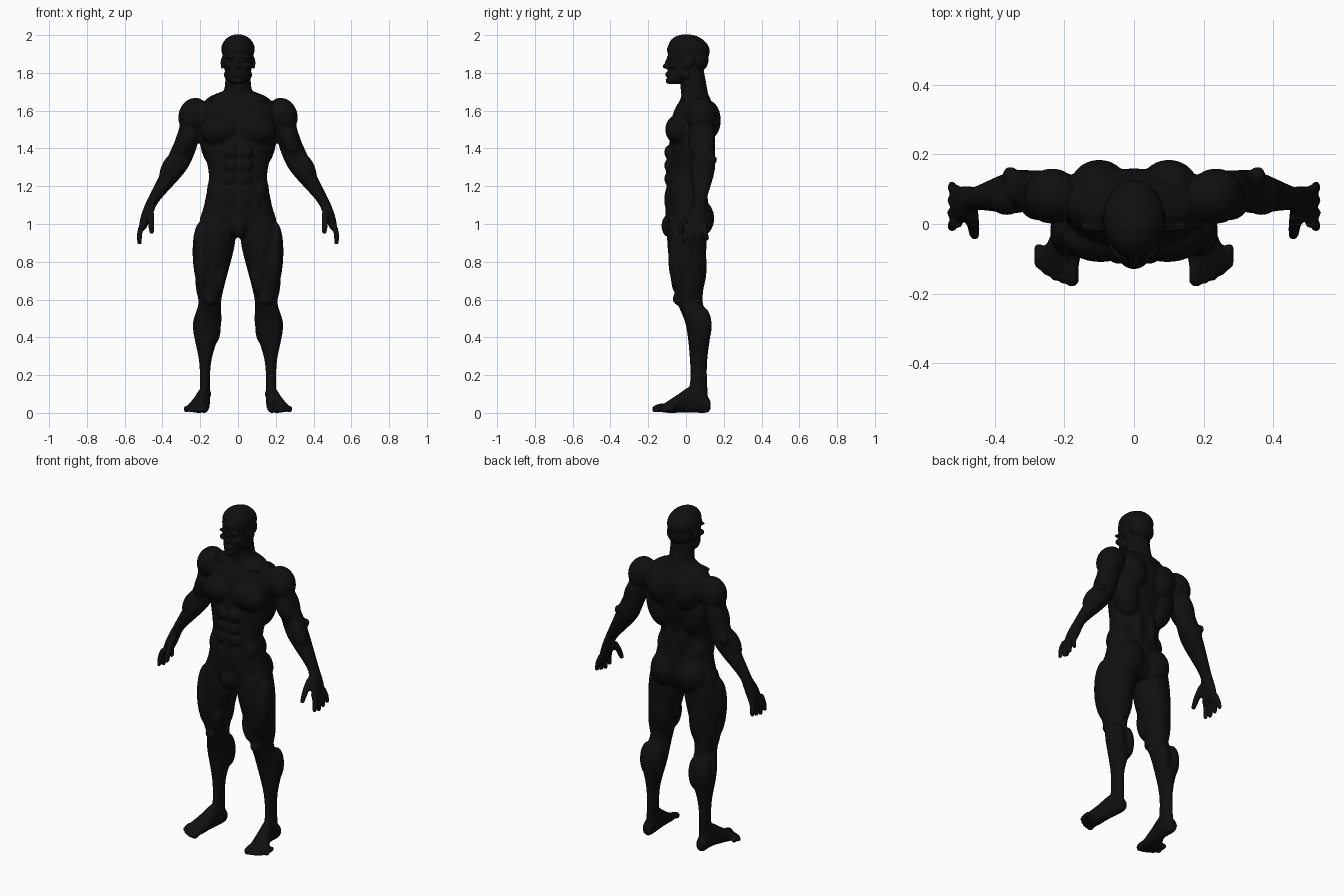
import bpy, bmesh, math
from mathutils import Matrix, Euler, Vector

if "Cube" in bpy.data.objects:
    bpy.data.objects.remove(bpy.data.objects["Cube"])

skin = bpy.data.materials.new("near_black")
skin.use_nodes = True
tone = (0.005, 0.005, 0.005, 1)
skin.diffuse_color = tone
skin.node_tree.nodes["Principled BSDF"].inputs["Base Color"].default_value = tone

SIDES = 20
CIRCLE = [(math.cos(math.tau * k / SIDES), math.sin(math.tau * k / SIDES))
          for k in range(SIDES)]


def spline(stations, steps=5):
    """Catmull-Rom interpolation through a list of tuples."""
    points = [stations[0], *stations, stations[-1]]
    for before, start, end, after in zip(points, points[1:], points[2:], points[3:]):
        for step in range(steps):
            t = step / steps
            yield [hermite(t, p, q, (q - o) / 2, (r - p) / 2)
                   for o, p, q, r in zip(before, start, end, after)]
    yield list(stations[-1])


def hermite(t, start, end, leave, arrive):
    blend = t * t * (3 - 2 * t)
    return (start + (end - start) * blend
            + leave * t * (1 - t) ** 2 - arrive * t * t * (1 - t))


def bridge(mesh, rings):
    """Skins a list of point rings into a closed volume."""
    loops = [[mesh.verts.new(point) for point in ring] for ring in rings]
    for lower, upper in zip(loops, loops[1:]):
        for k in range(SIDES):
            mesh.faces.new((lower[k - 1], lower[k], upper[k], upper[k - 1]))
    mesh.faces.new(loops[0])
    mesh.faces.new(loops[-1])


def loft(mesh, stations, side=1, along="z"):
    """Oval rings; each station is (position, x min, x max, other min, other max)."""
    rings = []
    for place, left, right, low, high in spline(stations):
        ring = []
        for cosine, sine in CIRCLE:
            across = side * (left + right + (right - left) * cosine) / 2
            other = (low + high + (high - low) * sine) / 2
            ring.append((across, other, place) if along == "z" else (across, place, other))
        rings.append(ring)
    bridge(mesh, rings)


def symmetric(rows):
    return [(z, -half, half, front, back) for z, half, front, back in rows]


def blob(mesh, centre, radii, side=1, lean=0, pitch=0):
    """Ellipsoid; lean tips it sideways and pitch tips it forwards, in degrees."""
    turn = Euler((math.radians(pitch), math.radians(lean), 0)).to_matrix().to_4x4()
    matrix = (Matrix.Diagonal((side, 1, 1, 1)) @ Matrix.Translation(centre) @ turn
              @ Matrix.Diagonal((*radii, 1)))
    rings = []
    for level in range(12):
        angle = math.pi * (level + .2) / 11.4
        rings.append([matrix @ Vector((x * math.sin(angle), y * math.sin(angle),
                                       math.cos(angle))) for x, y in CIRCLE])
    bridge(mesh, rings)


def digit(mesh, path, side, along="z"):
    """Finger or toe along a path of (position, x, other, radius), with a rounded tip."""
    place, x, other, radius = path[-1]
    tip = (place - radius * .7, x, other, radius * .5)
    loft(mesh, [(p, a - r, a + r, b - r, b + r) for p, a, b, r in [*path, tip]], side, along)


def finish(mesh, name, voxel, smooth):
    """Fuses the overlapping volumes into one smooth skin."""
    bmesh.ops.recalc_face_normals(mesh, faces=mesh.faces[:])
    data = bpy.data.meshes.new(name)
    mesh.to_mesh(data)
    mesh.free()
    data.materials.append(skin)
    part = bpy.data.objects.new(name, data)
    bpy.context.collection.objects.link(part)
    fuse = part.modifiers.new("fuse", "REMESH")
    fuse.mode = "VOXEL"
    fuse.voxel_size = voxel
    fuse.use_smooth_shade = True
    relax = part.modifiers.new("relax", "SMOOTH")
    relax.factor = 0.5
    relax.iterations = smooth


def add_torso(mesh):
    loft(mesh, symmetric([
        (.93, .1, -.08, .08), (1, .2, -.1, .12), (1.1, .18, -.11, .12),
        (1.26, .155, -.1, .1), (1.42, .19, -.09, .14), (1.58, .2, -.07, .16),
        (1.66, .17, -.03, .13), (1.7, .09, -.02, .11)]))
    neck = [(1.62, .1, -.02, .13), (1.73, .07, -.03, .11), (1.84, .07, -.04, .09)]
    loft(mesh, symmetric(neck))
    blob(mesh, centre=(0, -.09, .99), radii=(.045, .04, .06))


def add_torso_muscles(mesh, side):
    # Chest, shoulder blade, flank and lower back
    blob(mesh, centre=(.095, -.04, 1.5), radii=(.11, .07, .08), side=side, lean=8)
    blob(mesh, centre=(.1, .11, 1.55), radii=(.08, .075, .11), side=side, lean=15)
    blob(mesh, centre=(.12, .07, 1.42), radii=(.08, .075, .14), side=side, lean=12)
    blob(mesh, centre=(.045, .07, 1.24), radii=(.035, .045, .16), side=side)
    # Neck slope, collarbone, waist and buttock
    blob(mesh, centre=(.07, .07, 1.67), radii=(.09, .05, .035), side=side, lean=22)
    blob(mesh, centre=(.08, -.01, 1.66), radii=(.08, .015, .014), side=side)
    blob(mesh, centre=(.115, 0, 1.17), radii=(.05, .085, .09), side=side)
    blob(mesh, centre=(.087, .06, 1.03), radii=(.09, .09, .105), side=side)
    # Stomach rows
    for row in range(3):
        blob(mesh, centre=(.04, -.09, 1.24 + row * .07), radii=(.037, .025, .037), side=side)
    blob(mesh, centre=(.036, -.085, 1.13), radii=(.04, .03, .08), side=side)


def add_arm(mesh, side):
    loft(mesh, [(1.62, .19, .29, .02, .14), (1.48, .2, .32, .02, .15),
                (1.36, .235, .37, .04, .155), (1.27, .285, .41, .03, .15),
                (1.13, .41, .48, .04, .11), (1.07, .445, .5, .03, .11)], side)
    # Shoulder cap, front and back of the upper arm, forearm and elbow
    blob(mesh, centre=(.235, .08, 1.575), radii=(.08, .08, .095), side=side, lean=-20)
    blob(mesh, centre=(.27, .05, 1.45), radii=(.045, .04, .09), side=side, lean=-24)
    blob(mesh, centre=(.275, .11, 1.46), radii=(.05, .045, .1), side=side, lean=-24)
    blob(mesh, centre=(.365, .07, 1.3), radii=(.04, .045, .085), side=side, lean=-26)
    blob(mesh, centre=(.355, .14, 1.34), radii=(.022, .025, .025), side=side)


def add_hand(mesh, side):
    loft(mesh, [(1.11, .43, .49, .04, .105), (1.04, .455, .515, .01, .11),
                (.97, .49, .527, 0, .105)], side)
    for finger in range(4):
        y = .005 + .03 * finger
        tip_y = y + .01 * (finger - 1.5)
        tip_z = .9 + .01 * abs(finger - 1)
        digit(mesh, [(1, .505, y, .016), (.955, .52, (y + tip_y) / 2, .015),
                     (tip_z, .522, tip_y, .0125)], side)
    # Thumb
    digit(mesh, [(1.07, .465, .03, .02), (1.01, .46, -.01, .018),
                 (.957, .457, -.033, .0135)], side)


def add_leg(mesh, side):
    loft(mesh, [(1.03, .02, .2, -.09, .11), (.9, .015, .225, -.1, .11),
                (.68, .07, .225, -.07, .095), (.58, .09, .21, -.045, .09),
                (.46, .09, .24, 0, .13), (.28, .14, .207, .02, .113),
                (.15, .148, .202, .02, .113), (.03, .15, .205, 0, .12)], side)
    # Outer, inner and back thigh, then kneecap
    blob(mesh, centre=(.19, -.02, .82), radii=(.05, .075, .19), side=side, lean=3)
    blob(mesh, centre=(.1, -.035, .71), radii=(.035, .045, .09), side=side, lean=-10)
    blob(mesh, centre=(.135, .05, .78), radii=(.07, .06, .17), side=side)
    blob(mesh, centre=(.15, -.04, .605), radii=(.035, .03, .035), side=side)
    # Two heads of the calf, then the ankle bones
    for x in (.13, .195):
        blob(mesh, centre=(x, .09, .46), radii=(.04, .047, .1), side=side)
    blob(mesh, centre=(.176, .06, .1), radii=(.037, .026, .022), side=side)


def add_foot(mesh, side):
    loft(mesh, [(.13, .16, .2, .02, .06), (.11, .15, .21, 0, .09),
                (.03, .148, .215, 0, .14), (-.04, .15, .243, 0, .1),
                (-.1, .153, .27, 0, .06), (-.135, .165, .27, .005, .037)],
         side, along="y")
    for toe in range(5):
        x = .178 + .024 * toe
        y = -.165 + .003 * toe ** 2
        radius = .0135 if toe else .02
        digit(mesh, [(y + .06, x, radius + .012, radius), (y + .02, x, radius + .008, radius),
                     (y, x, radius, radius)], side, along="y")


def add_face(mesh):
    loft(mesh, symmetric([
        (1.742, .035, -.095, 0), (1.78, .062, -.1, .07), (1.87, .08, -.092, .112),
        (1.93, .083, -.1, .12), (1.98, .06, -.068, .085), (2, .02, -.02, .04)]))
    # Nose tip and bridge, lips and chin
    blob(mesh, centre=(0, -.104, 1.835), radii=(.015, .021, .014))
    blob(mesh, centre=(0, -.098, 1.855), radii=(.009, .014, .032), pitch=-14)
    for z in (1.785, 1.797):
        blob(mesh, centre=(0, -.098, z), radii=(.022, .012, .006))
    blob(mesh, centre=(0, -.09, 1.758), radii=(.026, .018, .016))
    for side in (1, -1):
        # Brow, eye, cheekbone, jaw and ear
        blob(mesh, centre=(.034, -.085, 1.886), radii=(.032, .016, .009), side=side, lean=6)
        blob(mesh, centre=(.032, -.08, 1.866), radii=(.014, .014, .008), side=side)
        blob(mesh, centre=(.046, -.066, 1.838), radii=(.026, .026, .016), side=side)
        blob(mesh, centre=(.056, -.01, 1.79), radii=(.018, .045, .022), side=side, pitch=-20)
        blob(mesh, centre=(.083, .018, 1.852), radii=(.009, .02, .033), side=side, pitch=-10)


body = bmesh.new()
add_torso(body)
for side in (1, -1):
    for add_part in (add_torso_muscles, add_arm, add_hand, add_leg, add_foot):
        add_part(body, side)
finish(body, "body", voxel=.008, smooth=3)

head = bmesh.new()
add_face(head)
finish(head, "head", voxel=.005, smooth=3)

# Close-cropped hair
hair = bmesh.new()
blob(hair, centre=(0, .016, 1.926), radii=(.089, .112, .077), pitch=-12)
blob(hair, centre=(0, .065, 1.87), radii=(.076, .055, .065))
finish(hair, "hair", voxel=.006, smooth=3)
